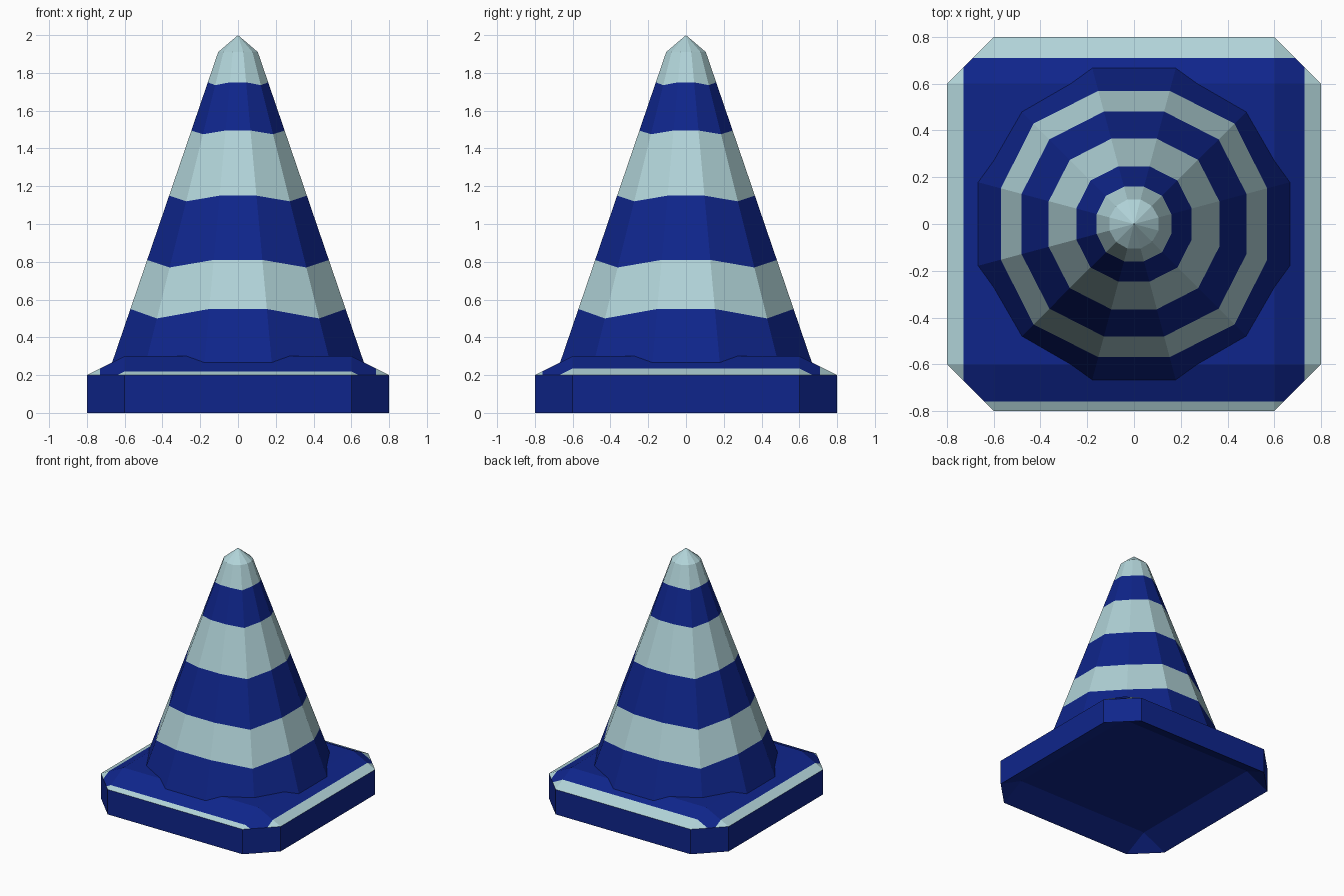
import bpy
import bmesh
import math

if "Cube" in bpy.data.objects:
    bpy.data.objects.remove(bpy.data.objects["Cube"])


def material(name, rgb):
    m = bpy.data.materials.new(name)
    m.diffuse_color = (*rgb, 1.0)
    m.use_nodes = True
    m.node_tree.nodes["Principled BSDF"].inputs["Base Color"].default_value = m.diffuse_color
    return m


MATS = [material("deep_blue", (0.0047, 0.0185, 0.26)),
        material("pale_grey_blue", (0.44, 0.655, 0.69))]


def finish(bm, name):
    bmesh.ops.recalc_face_normals(bm, faces=bm.faces[:])
    mesh = bpy.data.meshes.new(name)
    bm.to_mesh(mesh)
    bm.free()
    for m in MATS:
        mesh.materials.append(m)
    obj = bpy.data.objects.new(name, mesh)
    bpy.context.collection.objects.link(obj)
    return obj


# Base: square slab with cut corners, sloped rim and recessed underside
bm = bmesh.new()
A, B = 0.8, 0.6
octagon = [(B, -A), (A, -B), (A, B), (B, A), (-B, A), (-A, B), (-A, -B), (-B, -A)]
square = [(B, -B), (B, B), (-B, B), (-B, -B)]
low = [bm.verts.new((x, y, 0.0)) for x, y in octagon]
high = [bm.verts.new((x, y, 0.2)) for x, y in octagon]
for i in range(8):
    j = (i + 1) % 8
    bm.faces.new((low[i], low[j], high[j], high[i]))
top_faces = []
for rim, z in ((high, 0.3), (low, 0.1)):
    inner = [bm.verts.new((x, y, z)) for x, y in square]
    faces = [bm.faces.new(inner)]
    for k in range(4):
        a, b, c = rim[2 * k], rim[2 * k + 1], rim[(2 * k + 2) % 8]
        faces.append(bm.faces.new((a, b, inner[k])))
        faces.append(bm.faces.new((b, c, inner[(k + 1) % 4], inner[k])))
    if z == 0.3:
        top_faces = faces

# Pale strips along the outer edge of the sloped rim
STRIPS = [((1, 0, 0), 0.73), ((-1, 0, 0), 0.73), ((0, 1, 0), 0.71), ((0, -1, 0), 0.76)]
for n, d in STRIPS:
    faces = [f for f in bm.faces if f.calc_center_median().z > 0.199]
    geom = set(faces)
    for f in faces:
        geom.update(f.edges)
        geom.update(f.verts)
    bmesh.ops.bisect_plane(bm, geom=list(geom), dist=1e-5,
                           plane_co=[c * d for c in n], plane_no=n)
for f in bm.faces:
    c = f.calc_center_median()
    if c.z > 0.2001 and any(c.x * n[0] + c.y * n[1] > d for n, d in STRIPS):
        f.material_index = 1
finish(bm, "base")

# Cone: twelve sides, ring heights dip slightly at the diagonals
SIDES = 12
RINGS = [(0.2, 0.2), (0.55, 0.50), (0.81, 0.77), (1.15, 1.12),
         (1.495, 1.475), (1.75, 1.735), (1.91, 1.91)]


def cone_radius(z):
    return (0.667 - (z - 0.265) * 0.3416) / math.cos(math.radians(15))


bm = bmesh.new()
rings = []
for z_side, z_diag in RINGS:
    ring = []
    for i in range(SIDES):
        a = math.radians(15 + 30 * i)
        z = z_diag if i % 3 == 1 else z_side
        r = cone_radius(z)
        ring.append(bm.verts.new((r * math.cos(a), r * math.sin(a), z)))
    rings.append(ring)
for level in range(len(rings) - 1):
    lo, hi = rings[level], rings[level + 1]
    for i in range(SIDES):
        j = (i + 1) % SIDES
        f = bm.faces.new((lo[i], lo[j], hi[j], hi[i]))
        f.material_index = level % 2   # alternating bands
bm.faces.new(rings[0])

# Pointed tip
apex = bm.verts.new((0, 0, 2.0))
for i in range(SIDES):
    f = bm.faces.new((rings[-1][i], rings[-1][(i + 1) % SIDES], apex))
    f.material_index = 1
finish(bm, "cone")
